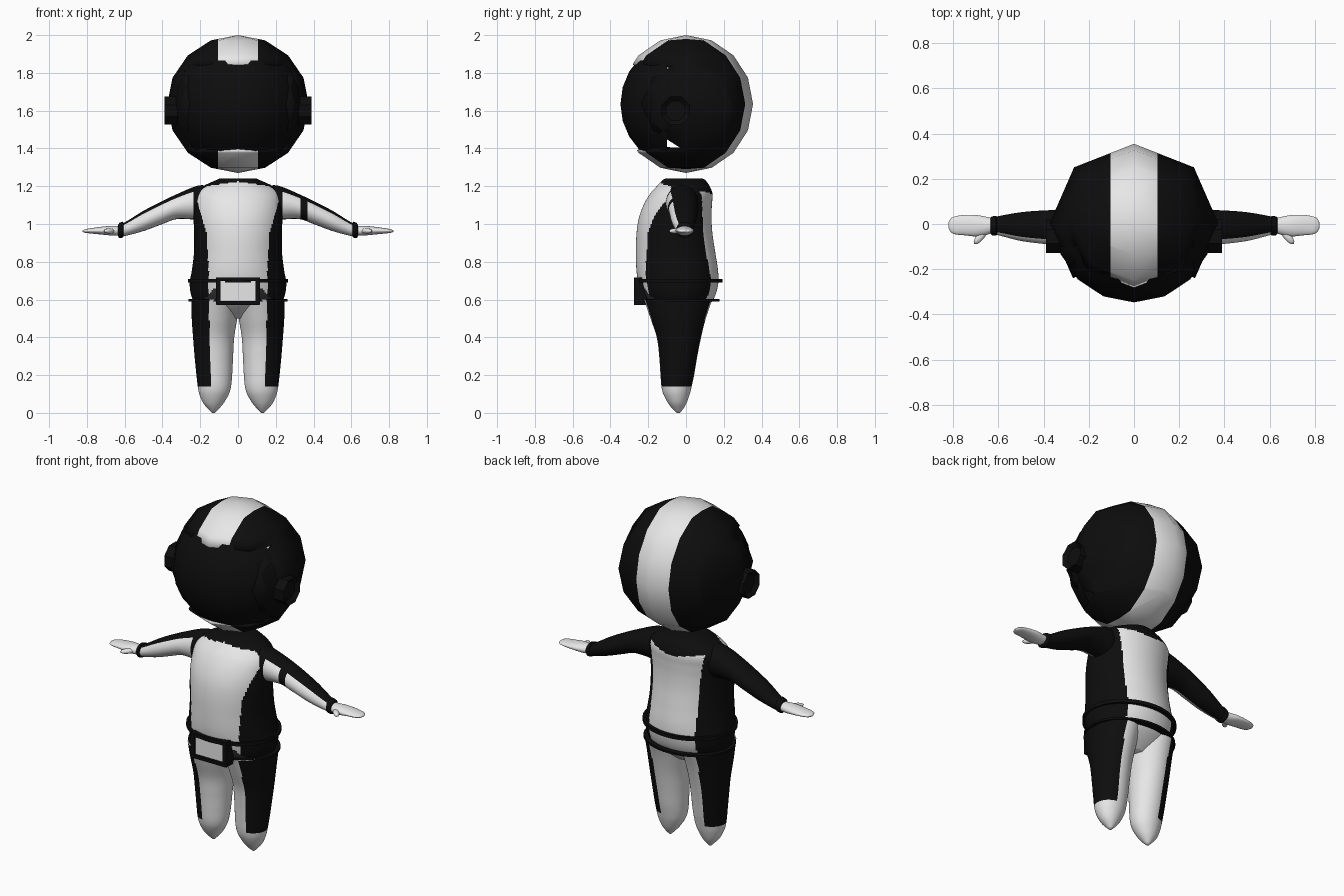
import bpy, bmesh, math
from mathutils import Vector, Matrix

if "Cube" in bpy.data.objects:
    bpy.data.objects.remove(bpy.data.objects["Cube"])


def material(name, v):
    m = bpy.data.materials.new(name)
    m.diffuse_color = (v, v, v, 1)
    m.use_nodes = True
    m.node_tree.nodes["Principled BSDF"].inputs["Base Color"].default_value = m.diffuse_color
    return m


MATS = [material("suit white", 0.8), material("matte black", 0.004), material("dark grey", 0.03)]
WHITE, BLACK, GREY = 0, 1, 2


def finish(bm, name, angle=None):
    bmesh.ops.recalc_face_normals(bm, faces=bm.faces)
    me = bpy.data.meshes.new(name)
    bm.to_mesh(me)
    bm.free()
    for m in MATS:
        me.materials.append(m)
    ob = bpy.data.objects.new(name, me)
    bpy.context.collection.objects.link(ob)
    if angle:
        bpy.ops.object.select_all(action='DESELECT')
        ob.select_set(True)
        bpy.context.view_layer.objects.active = ob
        bpy.ops.object.shade_smooth_by_angle(angle=math.radians(angle))
    return ob


def smooth_rows(rows, step):
    """Smooth curve through the section table (first column is position)."""
    def tangent(i):
        a, b = rows[max(i - 1, 0)], rows[min(i + 1, len(rows) - 1)]
        return [(q - p) / (b[0] - a[0]) for p, q in zip(a, b)]
    out = []
    for i in range(len(rows) - 1):
        a, b, ta, tb = rows[i], rows[i + 1], tangent(i), tangent(i + 1)
        h = b[0] - a[0]
        n = max(1, math.ceil(abs(h) / step))
        for k in range(n):
            t = k / n
            w = (2*t**3 - 3*t*t + 1, (t**3 - 2*t*t + t) * h, 3*t*t - 2*t**3, (t**3 - t*t) * h)
            row = [w[0]*p + w[1]*d + w[2]*q + w[3]*e for p, d, q, e in zip(a, ta, b, tb)]
            row[0] = a[0] + t * h
            out.append(row)
    return out + [list(rows[-1])]


def loft(name, rows, along='z', side=1, n=64, step=None, paint=lambda c, u, v: WHITE, angle=60):
    """Elliptic sections (t, lo, hi, lo, hi) along z (x then y) or x (y then z)."""
    if step:
        rows = smooth_rows(rows, step)
    bm = bmesh.new()
    rings = []
    for t, a0, a1, b0, b1 in rows:
        ring = []
        for i in range(n):
            w = 2 * math.pi * i / n
            a = (a0 + a1) / 2 + (a1 - a0) / 2 * math.cos(w)
            b = (b0 + b1) / 2 + (b1 - b0) / 2 * math.sin(w)
            co = (a, b, t) if along == 'z' else (t, a, b)
            ring.append(bm.verts.new((co[0] * side, co[1], co[2])))
        rings.append(ring)
    for r, q in zip(rings, rings[1:]):
        for i in range(n):
            j = (i + 1) % n
            f = bm.faces.new((r[i], r[j], q[j], q[i]))
            w = 2 * math.pi * (i + 0.5) / n
            f.material_index = paint(f.calc_center_median(), math.cos(w), math.sin(w))
    for ring in (rings[0], rings[-1]):
        f = bm.faces.new(ring)
        f.material_index = paint(f.calc_center_median(), 0, 0)
    return finish(bm, name, angle)


def box(name, x0, x1, y0, y1, z0, z1, mat):
    bm = bmesh.new()
    bmesh.ops.create_cube(bm, size=1)
    for v in bm.verts:
        v.co = ((x0 + x1) / 2 + v.co.x * (x1 - x0), (y0 + y1) / 2 + v.co.y * (y1 - y0),
                (z0 + z1) / 2 + v.co.z * (z1 - z0))
    for f in bm.faces:
        f.material_index = mat
    return finish(bm, name)


def black(c, u, v):
    return BLACK


# torso with white chest and back panels
def paint_torso(c, u, v):
    x = abs(c.x)
    if c.y < 0 and 0.595 < c.z < 0.66 and 0.1 < x < 0.18 - (c.z - 0.6) * 0.9:
        return GREY
    if c.y < -0.08:
        edge = 0.155 + max(0, c.z - 0.75) * 0.05 + max(0, c.z - 0.95) * 0.25
        top = 1.225 - 0.15 * x
    elif c.y > 0.07:
        edge, top = 0.15 + max(0, c.z - 1.0) * 0.15, 1.15 + 0.15 * x
    else:
        return BLACK if c.z > 0.53 else WHITE
    return WHITE if x < edge and c.z < top else BLACK


loft("torso", [(z, -w, w, f, b) for z, w, f, b in (
    (0.50, 0.11, -0.10, 0.04), (0.55, 0.20, -0.175, 0.10), (0.60, 0.24, -0.225, 0.145),
    (0.68, 0.256, -0.25, 0.17), (0.75, 0.245, -0.262, 0.17), (0.85, 0.233, -0.265, 0.155),
    (0.95, 0.233, -0.262, 0.14), (1.03, 0.235, -0.25, 0.135), (1.10, 0.235, -0.225, 0.137),
    (1.16, 0.225, -0.19, 0.14), (1.20, 0.185, -0.155, 0.125), (1.235, 0.11, -0.12, 0.10),
    (1.24, 0.10, -0.11, 0.09))], n=160, step=0.008, paint=paint_torso)

# belt rings
for name, z, h, w, f, b in (("upper_belt_ring", 0.70, 0.01, 0.265, -0.27, 0.192),
                            ("lower_belt_ring", 0.597, 0.006, 0.262, -0.247, 0.178)):
    loft(name, [(z - h, -w, w, f, b), (z + h, -w, w, f, b)], paint=black, angle=30)

# belt buckle: white plate in a black frame
box("buckle_plate", -0.1, 0.1, -0.262, -0.2, 0.585, 0.71, WHITE)
for s, side in ((-1, "left"), (1, "right")):
    box("buckle_side_" + side, s * 0.105 - 0.012, s * 0.105 + 0.012, -0.275, -0.2, 0.573, 0.717, BLACK)
box("buckle_top", -0.115, 0.115, -0.276, -0.2, 0.697, 0.718, BLACK)
box("buckle_bottom", -0.115, 0.115, -0.276, -0.2, 0.572, 0.592, BLACK)

for s, side in ((-1, "left"), (1, "right")):
    # legs with black outer stripe, white pointed feet
    def paint_leg(c, u, v):
        return BLACK if abs(c.x) > 0.14 + max(0, c.z - 0.14) * 0.035 and c.z > 0.14 else WHITE

    loft("leg_" + side, [
        (0.0, 0.122, 0.138, -0.048, -0.032), (0.02, 0.103, 0.157, -0.07, -0.015),
        (0.05, 0.077, 0.183, -0.094, 0.002), (0.10, 0.048, 0.205, -0.12, 0.02),
        (0.14, 0.037, 0.213, -0.13, 0.03), (0.20, 0.031, 0.22, -0.135, 0.043),
        (0.30, 0.026, 0.23, -0.142, 0.06), (0.40, 0.02, 0.238, -0.155, 0.08),
        (0.50, 0.004, 0.245, -0.188, 0.105), (0.60, -0.01, 0.247, -0.222, 0.138)],
        side=s, n=96, step=0.01, paint=paint_leg)

    # arms: white front, black top and back, one arm has a black band
    def paint_arm(c, u, v):
        x = c.x
        if abs(x) < 0.235 or 0.33 < x < 0.365:
            return BLACK
        return WHITE if u < -0.3 and -0.97 < v < 0.72 else BLACK

    loft("arm_" + side, [
        (0.14, -0.10, 0.06, 1.03, 1.20), (0.20, -0.105, 0.065, 1.02, 1.205),
        (0.25, -0.105, 0.065, 1.025, 1.19), (0.33, -0.095, 0.062, 1.025, 1.155),
        (0.40, -0.088, 0.06, 1.0, 1.122), (0.50, -0.075, 0.052, 0.963, 1.07),
        (0.60, -0.05, 0.035, 0.936, 1.008), (0.62, -0.045, 0.03, 0.935, 1.0)],
        along='x', side=s, n=80, step=0.008, paint=paint_arm)

    # wrist cuff
    loft("cuff_" + side, [(0.605, -0.045, 0.03, 0.935, 1.005), (0.61, -0.052, 0.036, 0.928, 1.012),
                          (0.628, -0.05, 0.034, 0.925, 1.006), (0.635, -0.042, 0.028, 0.935, 0.995)],
         along='x', side=s, n=24, paint=black)

    # hand and thumb
    loft("hand_" + side, [
        (0.62, -0.038, 0.025, 0.94, 0.99), (0.66, -0.05, 0.033, 0.938, 0.99),
        (0.70, -0.055, 0.04, 0.942, 0.988), (0.75, -0.05, 0.04, 0.947, 0.982),
        (0.79, -0.046, 0.034, 0.951, 0.976), (0.813, -0.035, 0.024, 0.954, 0.971),
        (0.822, -0.015, 0.005, 0.958, 0.966)], along='x', side=s, n=24, step=0.015)
    bm = bmesh.new()
    d = Vector((0.055 * s, -0.065, 0.0))
    place = (Matrix.Translation((0.68 * s, -0.056, 0.963)) @ d.to_track_quat('X', 'Z').to_matrix().to_4x4()
             @ Matrix.Diagonal((0.042, 0.017, 0.014, 1)))
    bmesh.ops.create_uvsphere(bm, u_segments=12, v_segments=8, radius=1, matrix=place)
    finish(bm, "thumb_" + side, 60)

    # helmet ear discs with recessed centre
    bm = bmesh.new()
    place = (Matrix.Translation((s * 0.355, -0.055, 1.6)) @ Matrix.Rotation(s * math.pi / 2, 4, 'Y')
             @ Matrix.Rotation(math.pi / 8, 4, 'Z'))
    bmesh.ops.create_cone(bm, cap_ends=True, segments=8, radius1=0.08, radius2=0.08, depth=0.07, matrix=place)
    outer = max(bm.faces, key=lambda f: f.calc_center_median().x * s)
    bmesh.ops.inset_region(bm, faces=[outer], thickness=0.025)
    bmesh.ops.translate(bm, verts=outer.verts, vec=(-0.02 * s, 0, 0))
    for f in bm.faces:
        f.material_index = BLACK
    finish(bm, "ear_disc_" + side)

# helmet shell: low-poly sphere with centre stripe and visor opening
CENTRE = Vector((0, 0, 1.635))
bm = bmesh.new()
bmesh.ops.create_uvsphere(bm, u_segments=8, v_segments=8, radius=1,
                          matrix=Matrix.Translation(CENTRE) @ Matrix.Diagonal((0.375, 0.355, 0.365, 1)))
for co, no in (((0.105, 0, 0), (1, 0, 0)), ((-0.105, 0, 0), (1, 0, 0)), ((0.27, 0, 0), (1, 0, 0)),
               ((-0.27, 0, 0), (1, 0, 0)), ((0, 0, 1.39), (0, 0, 1)), ((0, 0, 1.845), (0, 0, 1))):
    bmesh.ops.bisect_plane(bm, geom=bm.verts[:] + bm.edges[:] + bm.faces[:], plane_co=co, plane_no=no, dist=1e-5)
opening = []
for f in bm.faces:
    c = f.calc_center_median()
    f.material_index = WHITE if abs(c.x) < 0.105 else BLACK
    if c.y < -0.05 and abs(c.x) < 0.27 and 1.39 < c.z < 1.845:
        opening.append(f)
bmesh.ops.delete(bm, geom=opening, context='FACES')
helmet = finish(bm, "helmet_shell", 60)
shell = helmet.modifiers.new("thickness", 'SOLIDIFY')
shell.thickness = 0.03
shell.offset = -1

# visor
bm = bmesh.new()
bmesh.ops.create_uvsphere(bm, u_segments=16, v_segments=12, radius=1,
                          matrix=Matrix.Translation(CENTRE) @ Matrix.Diagonal((0.352, 0.347, 0.345, 1)))
bmesh.ops.bisect_plane(bm, geom=bm.verts[:] + bm.edges[:] + bm.faces[:], plane_co=(0, -0.1, 0),
                       plane_no=(0, 1, 0), clear_outer=True)
for co, no in (((0, 0, 1.36), (0, 0, -1)), ((0, 0, 1.865), (0, 0, 1))):
    bmesh.ops.bisect_plane(bm, geom=bm.verts[:] + bm.edges[:] + bm.faces[:], plane_co=co,
                           plane_no=no, clear_outer=True)
for f in bm.faces:
    f.material_index = BLACK
finish(bm, "visor", 60)
